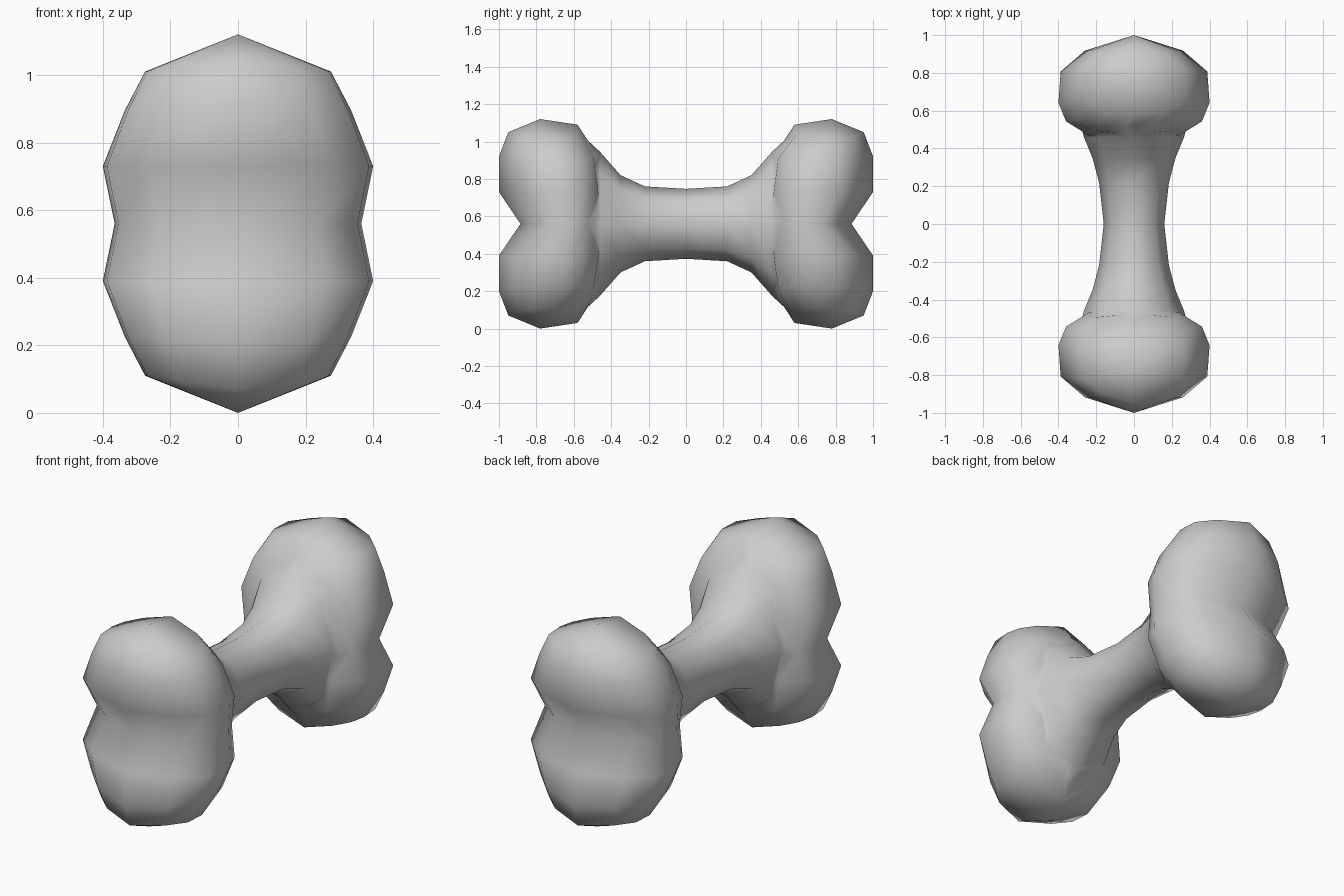
import bpy, bmesh, math

if "Cube" in bpy.data.objects:
    bpy.data.objects.remove(bpy.data.objects["Cube"])

ZC = 0.56  # height of the bone's axis


def loft(name, rings, start=None, end=None):
    """Skin a stack of closed rings; ends close to a pole point or a flat cap."""
    bm = bmesh.new()
    vr = [[bm.verts.new(p) for p in r] for r in rings]
    n = len(vr[0])
    for a, b in zip(vr, vr[1:]):
        for i in range(n):
            j = (i + 1) % n
            bm.faces.new((a[i], a[j], b[j], b[i]))
    for ring, pole in ((vr[0], start), (vr[-1], end)):
        if pole:
            p = bm.verts.new(pole)
            for i in range(n):
                bm.faces.new((ring[i], ring[(i + 1) % n], p))
        else:
            bm.faces.new(ring)
    bmesh.ops.recalc_face_normals(bm, faces=bm.faces)
    me = bpy.data.meshes.new(name)
    bm.to_mesh(me)
    bm.free()
    ob = bpy.data.objects.new(name, me)
    bpy.context.collection.objects.link(ob)
    return ob


# Shaft: octagonal sections flaring towards both ends (y, half width, half height)
half = [(0.22, .185, .20), (0.35, .22, .26), (0.46, .265, .385), (0.60, .30, .515)]
sections = [(-y, w, h) for y, w, h in reversed(half)] + [(0, .16, .187)] + half
shaft = loft("bone", [[(w * math.sin(k * math.pi / 4), y, ZC + h * math.cos(k * math.pi / 4))
                       for k in range(8)] for y, w, h in sections])

# Knuckle outline in plan (half, then mirrored across x)
plan = [(0, 1), (.65, .70), (.97, .30), (1, -.30), (.9, -.66), (.6, -.93), (0, -1)]
plan += [(-x, y) for x, y in reversed(plan[1:-1])]
# Rings above the axis: outer y, inner y, half width, height at outer / side / inner
levels = [(.885, .45, .365, 0, 0, 0), (1.0, .45, .40, .17, .17, .17),
          (1.0, .475, .335, .36, .335, .37), (.95, .58, .275, .49, .45, .53)]


def knuckle(name, s):
    def ring(level, up):
        yo, yi, w, zo, zs, zi = level
        pts = []
        for px, py in plan:
            z = zs + ((zo if py > 0 else zi) - zs) * (1 - abs(px))
            pts.append((px * w, s * ((yo + yi) / 2 + py * (yo - yi) / 2), ZC + up * z))
        return pts
    rings = [ring(l, -1) for l in reversed(levels[1:])] + [ring(l, 1) for l in levels]
    return loft(name, rings, (0, s * .78, 0), (0, s * .78, 2 * ZC))


# Fuse the two double knuckles onto the shaft
bpy.context.view_layer.objects.active = shaft
for name, s in (("front_knuckle", -1), ("back_knuckle", 1)):
    ob = knuckle(name, s)
    mod = shaft.modifiers.new(name, 'BOOLEAN')
    mod.operation = 'UNION'
    mod.solver = 'EXACT'
    mod.object = ob
    bpy.ops.object.modifier_apply(modifier=mod.name)
    bpy.data.objects.remove(ob)

# Soft shading over the whole low-poly surface
for p in shaft.data.polygons:
    p.use_smooth = True
